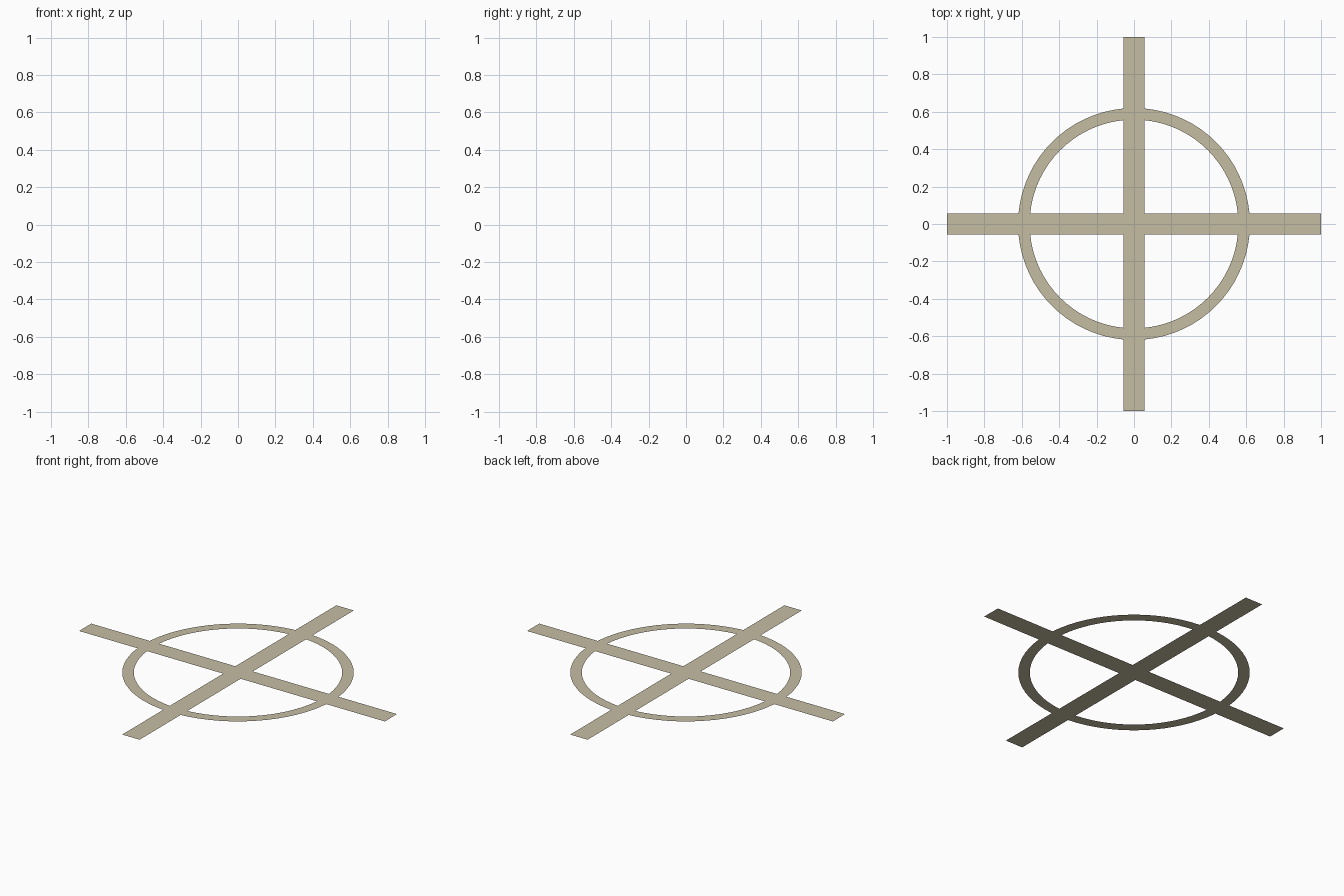
import bpy, bmesh, math

if "Cube" in bpy.data.objects:
    bpy.data.objects.remove(bpy.data.objects["Cube"])

HALF = 0.057            # half width of a bar
INNER, OUTER = 0.558, 0.62
STEPS = 16              # segments per quarter of the ring

mat = bpy.data.materials.new("pale_khaki")
mat.diffuse_color = (0.56, 0.51, 0.37, 1)
mat.use_nodes = True
mat.node_tree.nodes["Principled BSDF"].inputs["Base Color"].default_value = mat.diffuse_color


def finish(name, bm):
    bmesh.ops.remove_doubles(bm, verts=bm.verts, dist=1e-5)
    mesh = bpy.data.meshes.new(name)
    bm.to_mesh(mesh)
    bm.free()
    mesh.materials.append(mat)
    bpy.context.collection.objects.link(bpy.data.objects.new(name, mesh))


def turned(x, y, quarter):
    a = quarter * math.pi / 2
    return (x * math.cos(a) - y * math.sin(a), x * math.sin(a) + y * math.cos(a), 0)


def face(bm, points, quarter=0):
    bm.faces.new([bm.verts.new(turned(x, y, quarter)) for x, y in points])


# Flat cross: centre square and four arms
bm = bmesh.new()
face(bm, [(-HALF, -HALF), (HALF, -HALF), (HALF, HALF), (-HALF, HALF)])
for q in range(4):
    face(bm, [(HALF, -HALF), (1, -HALF), (1, HALF), (HALF, HALF)], q)
finish("cross_bars", bm)


# Flat ring: four arcs that stop at the bar edges
def arc_point(r, t):
    start = math.asin(HALF / r)
    a = start + (math.pi / 2 - 2 * start) * t
    return r * math.cos(a), r * math.sin(a)


bm = bmesh.new()
for q in range(4):
    for i in range(STEPS):
        t0, t1 = i / STEPS, (i + 1) / STEPS
        face(bm, [arc_point(INNER, t0), arc_point(OUTER, t0),
                  arc_point(OUTER, t1), arc_point(INNER, t1)], q)
finish("ring", bm)
